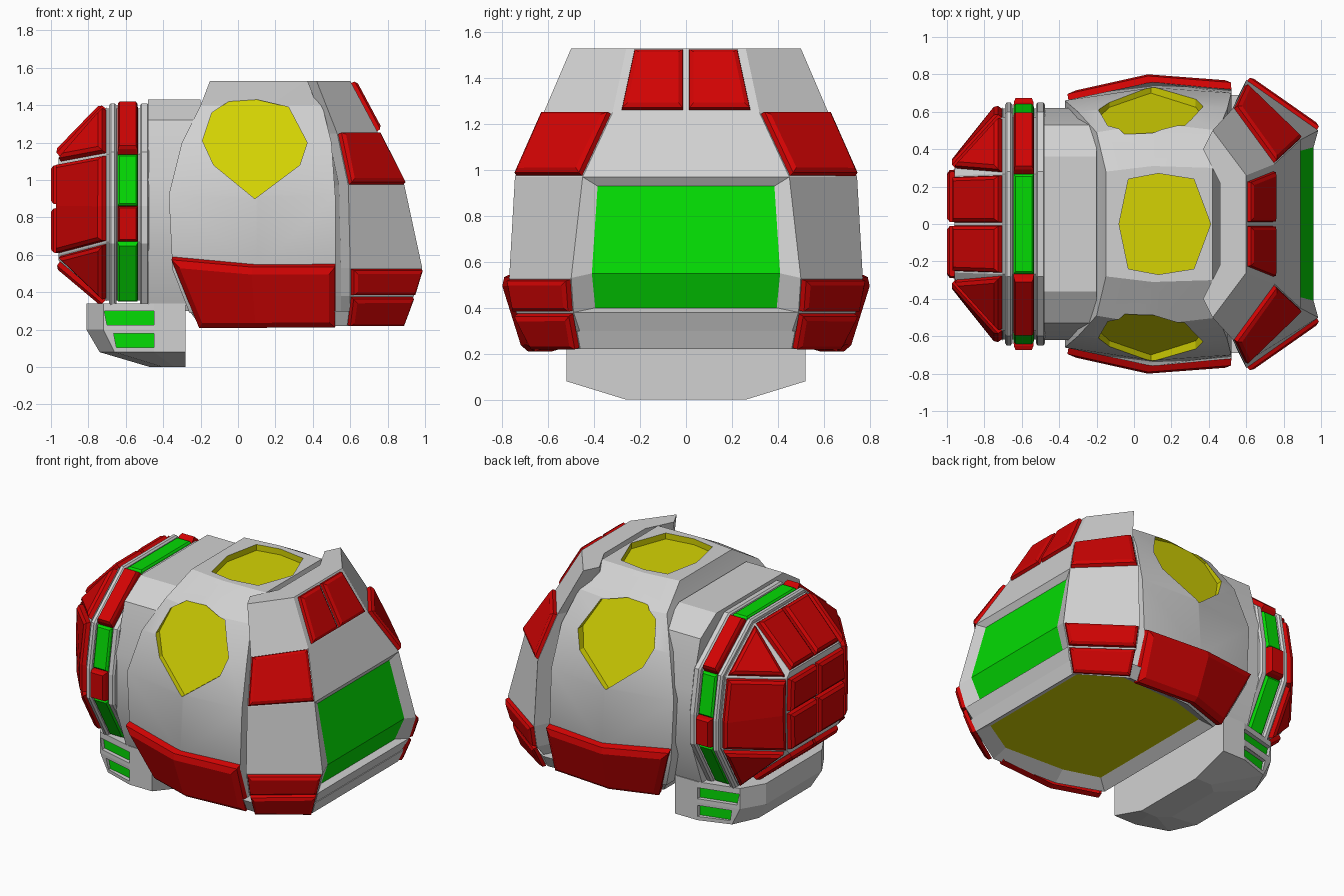
import bpy, bmesh
from mathutils import Vector

if "Cube" in bpy.data.objects:
    bpy.data.objects.remove(bpy.data.objects["Cube"])


def material(name, r, g, b):
    m = bpy.data.materials.new(name)
    m.use_nodes = True
    m.diffuse_color = (r, g, b, 1)
    m.node_tree.nodes["Principled BSDF"].inputs["Base Color"].default_value = (r, g, b, 1)
    return m


GREY = material("light grey", .64, .64, .64)
RED = material("red", .64, .001, .001)
GREEN = material("green", .001, .7, .001)
YELLOW = material("yellow", .66, .65, .001)


def finish(name, bm, *mats):
    me = bpy.data.meshes.new(name)
    bm.to_mesh(me)
    bm.free()
    ob = bpy.data.objects.new(name, me)
    bpy.context.collection.objects.link(ob)
    for m in mats:
        me.materials.append(m)
    return ob


def loft_bm(rings):
    """Closed solid through rings that have equal point counts."""
    bm = bmesh.new()
    loops = [[bm.verts.new(p) for p in ring] for ring in rings]
    n = len(loops[0])
    for a, b in zip(loops, loops[1:]):
        for i in range(n):
            j = (i + 1) % n
            bm.faces.new((a[i], a[j], b[j], b[i]))
    bm.faces.new(loops[0])
    bm.faces.new(loops[-1])
    bmesh.ops.recalc_face_normals(bm, faces=bm.faces)
    return bm


def loft(name, rings, mat):
    return finish(name, loft_bm(rings), mat)


def plan(half, z):
    """Mirror half a plan outline over y at height z."""
    return [(x, y, z) for x, y in half] + [(x, -y, z) for x, y in reversed(half)]


def section(half, x, s=1.0):
    """Mirror half a y-z section at x, scaled about the hatch axis."""
    pts = half + [(-y, z) for y, z in reversed(half)]
    return [(x, y * s, .87 + (z - .87) * s) for y, z in pts]


def panel(name, quads, t, mat, gap=.012, bevel=.018):
    """Raised plate with a bevelled rim on one or more joined faces."""
    bm = bmesh.new()
    for q in quads:
        bm.faces.new([bm.verts.new(p) for p in q])
    bmesh.ops.remove_doubles(bm, verts=bm.verts, dist=.0005)
    bmesh.ops.recalc_face_normals(bm, faces=bm.faces)
    bm.normal_update()
    faces = list(bm.faces)
    out = faces[0].calc_center_median() - Vector((0, 0, .8))
    if faces[0].normal.dot(out) < 0:
        bmesh.ops.reverse_faces(bm, faces=faces)
    bm.normal_update()

    def step(width, depth):
        r = bmesh.ops.inset_region(bm, faces=faces, thickness=width, depth=depth,
                                   use_boundary=True, use_even_offset=True)
        bm.normal_update()
        return r["faces"]
    if gap:
        bmesh.ops.delete(bm, geom=step(gap, 0), context="FACES")
    step(.003, t * .65)
    step(bevel, t * .35)
    return finish(name, bm, mat)


def cut(ob, rings, mat):
    """Cut a recess whose walls and floor take the given material."""
    cutter = loft("cutter", rings, mat)
    cutter.hide_render = True
    mod = ob.modifiers.new("recess", "BOOLEAN")
    mod.operation, mod.solver, mod.object = "DIFFERENCE", "EXACT", cutter
    mod.material_mode = "TRANSFER"
    bpy.context.view_layer.objects.active = ob
    bpy.ops.object.modifier_apply(modifier=mod.name)
    bpy.data.objects.remove(cutter)


def smooth(ob, angle):
    bpy.ops.object.select_all(action="DESELECT")
    ob.select_set(True)
    bpy.context.view_layer.objects.active = ob
    bpy.ops.object.shade_smooth_by_angle(angle=angle)


ENDS = ((1, "back"), (-1, "front"))

# Main dome with recessed yellow windows on the front, back and top
levels = [(.29, [(-.26, .58), (.1, .67), (.52, .64)]),
          (.52, [(-.35, .66), (.1, .76), (.52, .72)]),
          (.92, [(-.37, .66), (.1, .73), (.52, .7)]),
          (1.2, [(-.3, .6), (.1, .65), (.5, .62)]),
          (1.4, [(-.2, .49), (.1, .54), (.45, .5)]),
          (1.53, [(-.15, .28), (.1, .31), (.42, .3)])]
dome = loft("dome", [plan(half, z) for z, half in levels], GREY)
pane = [(.09, .9), (-.13, 1.08), (-.19, 1.21), (-.14, 1.36), (-.05, 1.42),
        (.1, 1.43), (.27, 1.39), (.37, 1.2), (.33, 1.08)]
for s, _ in ENDS:
    cut(dome, [[(x, s * (.7 - .42 * (z - .9)), z) for x, z in pane],
               [(x, s, z) for x, z in pane]], YELLOW)
roof = [(-.08, 0), (-.03, .24), (.13, .27), (.32, .24), (.41, 0)]
roof += [(x, -y) for x, y in reversed(roof[1:-1])]
cut(dome, [[(x, y, z) for x, y in roof] for z in (1.49, 1.7)], YELLOW)
smooth(dome, .45)

# Underside rim with a recessed yellow floor
foot = [(-.2, .52), (.1, .63), (.58, .65), (.88, .46)]
bm = loft_bm([plan([(-.26, .58), (.1, .68), (.59, .69), (.91, .475)], .3), plan(foot, .22)])
floor = [f for f in bm.faces if f.normal.z < -.9]
bmesh.ops.inset_region(bm, faces=floor, thickness=.09, depth=-.05)
for f in floor:
    f.material_index = 1
finish("underside", bm, GREY, YELLOW)

# Cowl: front corner and diagonal corner at each height
cowl = [(.22, (.58, .66), (.88, .46)), (.38, (.6, .74), (.94, .49)),
        (.53, (.6, .77), (.985, .5)), (.97, (.59, .745), (.89, .45)),
        (1.25, (.53, .62), (.75, .32)), (1.53, (.42, .5), (.6, .26))]
rings = [plan([(.46, .22), (a[0] - .05, a[1] - .1), a, b], z) for z, a, b in cowl]
# the lowest ring stays above the floor so the recess is left open
rings[0] = [(x + .02 * (x > .5), y, .29) for x, y, _ in rings[0]]
bm = loft_bm(rings)
glass = [f for f in bm.faces
         if f.normal.x > .8 and abs(f.calc_center_median().y) < .01
         and .4 < f.calc_center_median().z < .97]
bmesh.ops.inset_region(bm, faces=glass, thickness=.05, depth=-.045)
for f in glass:
    f.material_index = 1
# The pane bends outwards at its lower third
for v in {v for f in glass for v in f.verts}:
    x, y, z = (.865, .385, .93) if v.co.z > .8 else (.96, .41, .55) if v.co.z > .48 else (.9, .395, .4)
    v.co = (x, y if v.co.y > 0 else -y, z)
finish("cowl", bm, GREY, GREEN)

# Red plates on the cowl and along the dome's lower edge
for s, side in ENDS:
    def at(xy, z):
        return (xy[0], s * xy[1], z)
    for i, label in ((0, "lower"), (1, "middle"), (3, "upper")):
        (z0, a0, b0), (z1, a1, b1) = cowl[i], cowl[i + 1]
        panel(f"cowl_{label}_plate_{side}",
              [[at(a0, z0), at(b0, z0), at(b1, z1), at(a1, z1)]], .035, RED, gap=.006)
    (z0, _, b0), (z1, _, b1) = cowl[4], cowl[5]
    panel(f"cowl_top_plate_{side}",
          [[at((b0[0], 0), z0), at((b0[0], .295), z0),
            at((b1[0], .235), z1), at((b1[0], 0), z1)]], .03, RED)
    low = [(-.2, s * .55, .22), (.1, s * .65, .22), (.52, s * .62, .22)]
    top = [(-.35, s * .66, .59), (.08, s * .755, .55), (.52, s * .72, .55)]
    panel(f"skirt_plate_{side}", [[low[i], low[i + 1], top[i + 1], top[i]] for i in (0, 1)],
          .06, RED, gap=0, bevel=.035)

# Neck between ring and dome
neck = [(.36, 1.43), (.53, 1.32), (.62, 1.0), (.62, .62), (.5, .3)]
smooth(loft("neck", [section(neck, x) for x in (-.48, -.2)], GREY), .5)

# Chin under the hatch, tapering to its end, with slotted vents
chin = loft("chin", [plan([(-.47, .2), (-.4, .26), (-.34, .26), (-.28, .26)], 0),
                     plan([(-.74, .28), (-.66, .45), (-.45, .52), (-.28, .52)], .08),
                     plan([(-.81, .3), (-.72, .45), (-.45, .52), (-.28, .52)], .2),
                     plan([(-.81, .3), (-.72, .45), (-.45, .52), (-.28, .52)], .34)], GREY)


def vent(slot, s, offset):
    """Slot outline that follows the taper of the chin's side."""
    return [(x, s * (.52 + .26 * (x + .45) + offset), z) for x, z in slot]


for s, side in ENDS:
    for label, z, left in (("upper", .225, -.7), ("lower", .105, -.65)):
        slot = [(left, z), (-.45, z), (-.45, z + .075), (left - .015, z + .075)]
        cut(chin, [vent(slot, s, -.035), vent(slot, s, .08)], GREY)
        loft(f"vent_{label}_{side}", [vent(slot, s, -.036), vent(slot, s, -.028)], GREEN)

# Ring: two flanges around a coloured band
sec = [(.28, 1.41), (.6, 1.15), (.65, .86), (.65, .66), (.46, .33)]
loft("ring_core", [section(sec, x, .95) for x in (-.7, -.47)], GREY)
for label, x0, x1 in (("outer", -.69, -.65), ("inner", -.525, -.475)):
    loft(f"ring_flange_{label}", [section(sec, x0, .98), section(sec, x0 + .01, 1),
                                  section(sec, x1 - .01, 1), section(sec, x1, .98)], GREY)
a, b = section(sec, -.645, .95), section(sec, -.535, .95)
for i in range(len(a)):
    j = (i + 1) % len(a)
    if i == 4:
        continue
    red = i in (0, 2, 6, 8)
    panel(f"ring_band_{i}", [[a[i], a[j], b[j], b[i]]], .055 if red else .025,
          RED if red else GREEN, gap=0, bevel=.008)

# Faceted hatch on the right end
inner = [(.26, 1.12), (.29, 1.09), (.3, .86), (.29, .6), (.26, .57)]
XO, XI = -.7, -.96
loft("hatch", [section(sec, XO, .96), section(inner, XI)], GREY)
for s, side in ENDS:
    o = [(XO, s * y * .96, .87 + (z - .87) * .96) for y, z in sec]
    n = [(XI, s * y, z) for y, z in inner]
    shapes = {"top": [[(XI, 0, 1.12), n[0], o[0], (XO, 0, o[0][2])]],
              "upper_corner": [[n[1], o[0], o[1]]],
              "side": [[n[i], n[i + 1], o[i + 1], o[i]] for i in (1, 2)],
              "lower_corner": [[n[3], o[3], o[4]]],
              "bottom": [[(XI, 0, .57), n[4], (XO, s * .3, o[4][2]), (XO, 0, o[4][2])]],
              "face_upper": [[(XI, 0, .86), n[2], n[1], (XI, 0, n[1][2])]],
              "face_lower": [[(XI, 0, .6), n[3], n[2], (XI, 0, .86)]]}
    for label, quads in shapes.items():
        panel(f"hatch_{label}_{side}", quads, .04, RED, gap=.009)
